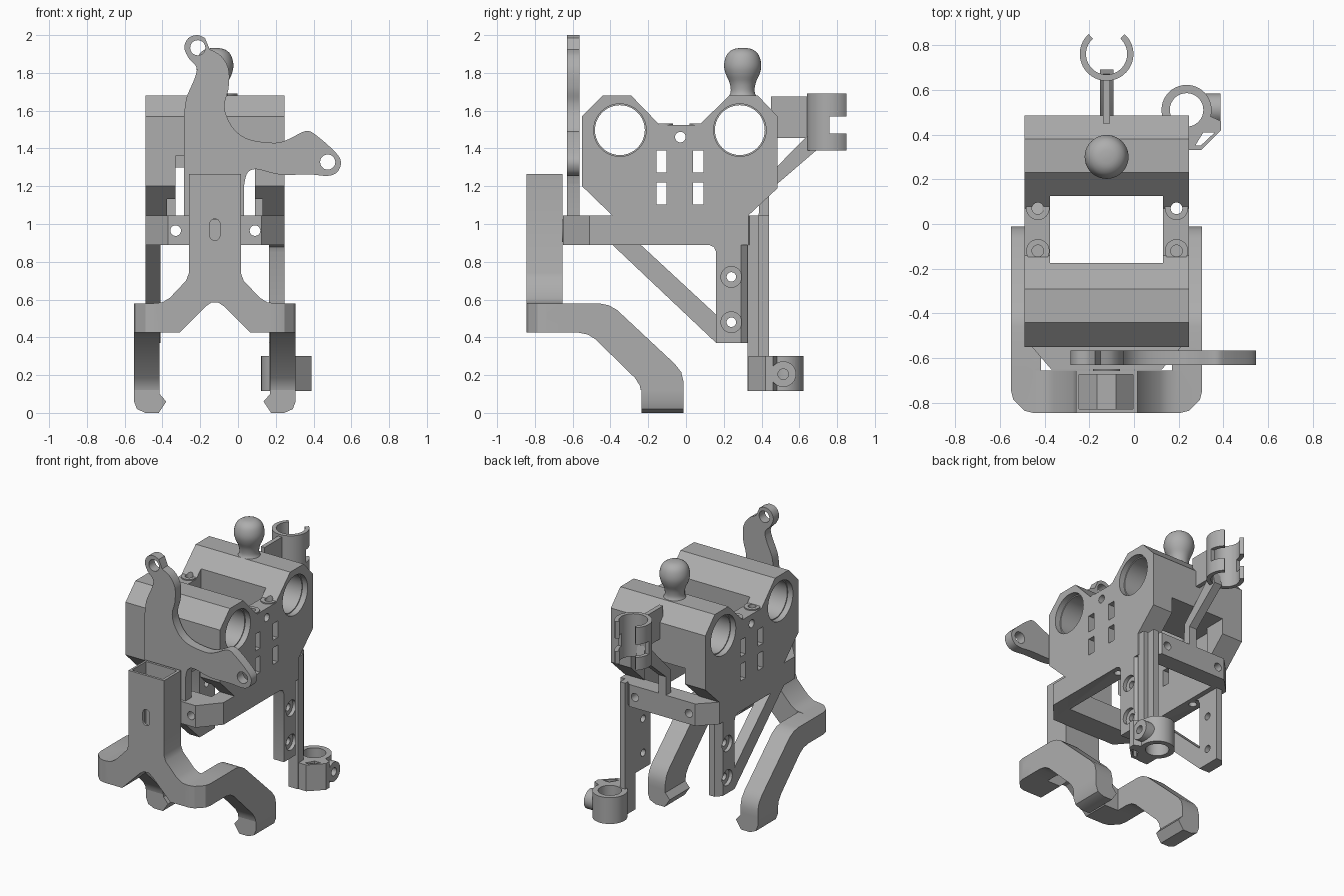
import bpy, bmesh, math
from mathutils import Vector

cube = bpy.data.objects.get("Cube")
if cube:
    bpy.data.objects.remove(cube, do_unlink=True)

grey = bpy.data.materials.new("plain grey")
grey.use_nodes = True
COLOUR = (0.42, 0.42, 0.42, 1)
grey.diffuse_color = COLOUR
grey.node_tree.nodes["Principled BSDF"].inputs["Base Color"].default_value = COLOUR

# Axis name -> function placing a 2D profile point at a depth
PLACE = {"x": lambda u, v, d: (d, u, v),
         "y": lambda u, v, d: (u, d, v),
         "z": lambda u, v, d: (u, v, d)}


def prism(name, pts, axis, a, b):
    """Extrude a 2D outline along an axis from a to b."""
    bm = bmesh.new()
    face = bm.faces.new([bm.verts.new(PLACE[axis](u, v, a)) for u, v in pts])
    out = bmesh.ops.extrude_face_region(bm, geom=[face])
    moved = [g for g in out["geom"] if isinstance(g, bmesh.types.BMVert)]
    bmesh.ops.translate(bm, verts=moved, vec=Vector(PLACE[axis](0, 0, b - a)))
    bmesh.ops.recalc_face_normals(bm, faces=bm.faces)
    mesh = bpy.data.meshes.new(name)
    bm.to_mesh(mesh)
    bm.free()
    mesh.materials.append(grey)
    ob = bpy.data.objects.new(name, mesh)
    bpy.context.collection.objects.link(ob)
    return ob


def box(name, x, y, z):
    return prism(name, [(x[0], y[0]), (x[1], y[0]), (x[1], y[1]), (x[0], y[1])], "z", *z)


def arc(u, v, r, start=0, end=360, n=40):
    full = end - start == 360
    steps = n if full else n + 1
    angles = [math.radians(start + (end - start) * i / n) for i in range(steps)]
    return [(u + r * math.cos(t), v + r * math.sin(t)) for t in angles]


def cyl(name, axis, u, v, r, a, b):
    return prism(name, arc(u, v, r), axis, a, b)


def combine(ob, others, op="DIFFERENCE"):
    """Apply booleans with temporary solids, then discard them."""
    for other in others:
        mod = ob.modifiers.new("bool", "BOOLEAN")
        mod.operation, mod.solver, mod.object = op, "EXACT", other
        bpy.context.view_layer.objects.active = ob
        bpy.ops.object.modifier_apply(modifier=mod.name)
        bpy.data.objects.remove(other, do_unlink=True)
    return ob


def spline(pts, n=6):
    """Smooth curve through the points."""
    out = []
    p = [Vector(q) for q in [pts[0]] + pts + [pts[-1]]]
    for a, b, c, d in zip(p, p[1:], p[2:], p[3:]):
        for i in range(n):
            t = i / n
            q = b + (c - a) * t / 2 + (a - 2.5 * b + 2 * c - d / 2) * t**2 \
                + (1.5 * b - 1.5 * c + (d - a) / 2) * t**3
            out.append(q[:])
    return out + [pts[-1]]


L, R, MID = -0.49, 0.245, -0.1225      # body sides and centre line
mirror = lambda x: 2 * MID - x

# Main carriage body: side outline pulled across the width
body = prism("carriage_body", [
    (-.65, .89), (.12, .89), (.148, .878), (.16, .85), (.16, .37), (.33, .37), (.33, 1.045),
    (.485, 1.19), (.485, 1.57), (.38, 1.68), (.23, 1.68), (.07, 1.525), (-.14, 1.525),
    (-.29, 1.68), (-.44, 1.68), (-.55, 1.57), (-.55, 1.2), (-.39, 1.045), (-.65, 1.045)],
    "x", L, R)
combine(body, [
    box("c", (-.375, .13), (-.175, .125), (.3, 2)),          # belt opening
    box("c", (-.375, .13), (-.48, .33), (.8, 1.3)),          # hollow underside
    box("c", (-.33, .09), (-.7, .6), (1.045, 1.3)),          # front to back notch
    box("c", (-.33, .09), (-.7, -.3), (1.045, 1.36)),
    box("c", (-.41, .165), (.1, .5), (.3, .89)),             # gap between the legs
])
combine(body, [
    prism("b", [(L, .32), (L, .33), (-.38, .44), (.135, .44), (R, .33), (R, .32)], "z", .89, 1.045),
    prism("b", [(-.39, .89), (-.36, .95), (-.24, .89), (.165, .515), (.165, .37), (.16, .37)],
          "x", L, -.41),
], "UNION")

# Bearing bores, windows, screw holes and chamfers
cuts = []
for y in (-.35, .285):
    cuts.append(cyl("c", "x", y, 1.497, .132, -1, 1))
    for x in (L, R):
        cuts.append(cyl("c", "x", y, 1.497, .139, x - .04, x + .04))
for y in (-.13, .065):
    for z in (1.16, 1.33):
        cuts.append(box("c", (-1, 1), (y - .027, y + .027), (z - .057, z + .06)))
cuts.append(cyl("c", "x", -.03, 1.46, .028, -1, 1))
for z in (.72, .48):
    cuts.append(cyl("c", "x", .24, z, .025, -1, 1))
    for x in (L, R):
        cuts.append(cyl("c", "x", .24, z, .055, x - .025, x + .025))
for x in (-.43, .19):
    cuts.append(cyl("c", "z", x, .07, .026, .8, 2))
    cuts.append(cyl("c", "z", x, -.12, .026, 1.4, 2))
for x in (-.33, .09):
    cuts.append(cyl("c", "y", x, .965, .028, -1, 1))
for s in (lambda x: x, mirror):
    cuts.append(prism("c", [(s(-.6), -.382), (s(-.6), -.8), (s(-.37), -.65)][:2]
                      + [(s(-.37), -.8), (s(-.37), -.65), (s(L), -.51)], "z", .8, 1.045))
    cuts.append(prism("c", [(s(-.5), .28), (s(-.445), .34), (s(-.5), .34)], "z", .3, .89))
combine(body, cuts)

# Raised eyelets on the top rails
for i, (x, y) in enumerate([(x, y) for x in (-.43, .19) for y in (.07, -.12)]):
    combine(cyl("rail_eyelet_%d" % i, "z", x, y, .052, 1.5, 1.533),
            [cyl("c", "z", x, y, .026, 1.4, 1.6)])

# Curved front bracket with an eye at each end
inner = spline([(-.15, 1.925), (-.09, 1.89), (-.05, 1.82), (-.05, 1.72), (-.07, 1.64),
                (-.06, 1.57), (-.01, 1.49), (.07, 1.445), (.2, 1.43), (.27, 1.45), (.36, 1.492),
                (.42, 1.465), (.52, 1.375), (.545, 1.325), (.525, 1.275), (.475, 1.255),
                (.38, 1.262), (.22, 1.262), (.1, 1.29), (.05, 1.27), (.033, 1.21)])
outer = spline([(-.285, 1.58), (-.272, 1.67), (-.23, 1.77), (-.22, 1.83), (-.262, 1.88),
                (-.284, 1.935), (-.262, 1.985), (-.215, 2), (-.175, 1.985)])
bracket = prism("front_bracket", [(.033, 1.04), (-.285, 1.04)] + outer + inner, "y", -.63, -.565)
combine(bracket, [cyl("c", "y", -.213, 1.933, .04, -1, 1), cyl("c", "y", .475, 1.328, .04, -1, 1)])

# Hollow front column with forked legs
half = [(-.26, 1.265), (-.26, .74), (-.275, .7), (-.36, .61), (-.4, .585), (-.45, .58),
        (-.55, .58), (-.55, .425), (-.31, .425), (-.17, .565), (-.14, .585)]
fork = prism("column_and_fork", half + [(mirror(x), z) for x, z in reversed(half)], "y", -.845, -.655)
legs = [(-.845, .58), (-.46, .58), (-.41, .57), (-.365, .545), (-.06, .26), (-.025, .215),
        (-.012, .16), (-.012, 0), (-.235, 0), (-.235, .1), (-.245, .145), (-.27, .185),
        (-.48, .39), (-.52, .415), (-.57, .425), (-.845, .425)]
foot = [(-.55, .12), (-.55, .06), (-.535, .02), (-.49, 0), (-.42, 0), (-.38, .06), (-.415, .1),
        (-.415, .12)]
parts = []
for s in (lambda x: x, mirror):
    leg = prism("leg", legs, "x", s(-.55), s(-.415))
    combine(leg, [box("c", (s(-.6), s(-.3)), (-.3, .1), (-.1, .12))])
    parts += [leg, prism("foot", [(s(x), z) for x, z in foot], "y", -.235, -.012)]
combine(fork, parts, "UNION")
combine(fork, [prism("c", [(s(-.6), -.9), (s(-.45), -.9), (s(-.45), -.845), (s(-.49), -.835),
                           (s(-.54), -.785), (s(-.55), -.745), (s(-.6), -.745)], "z", -.1, .6)
               for s in (lambda x: x, mirror)])
combine(fork, [
    prism("c", [(-.245, 1.4), (-.005, 1.4), (-.005, .68), (-.08, .755), (-.165, .755), (-.245, .68)],
          "y", -.828, -.672),
    prism("c", arc(MID, 1.0, .027, 0, 180, 12) + arc(MID, .94, .027, 180, 360, 12), "y", -1, -.6)])
cyl("column_screw_boss", "y", MID, .965, .06, -.672, -.5)

# Knob: a revolved profile
profile = [(.085, 1.66), (.068, 1.685), (.063, 1.71), (.07, 1.75), (.088, 1.79), (.098, 1.83),
           (.094, 1.87), (.078, 1.905), (.045, 1.927), (0, 1.932)]
bm = bmesh.new()
vs = [bm.verts.new((r, 0, z)) for r, z in spline(profile, 3)]
es = [bm.edges.new(p) for p in zip(vs, vs[1:])]
bmesh.ops.spin(bm, geom=vs + es, axis=(0, 0, 1), cent=(0, 0, 0), angle=math.tau, steps=40)
bmesh.ops.remove_doubles(bm, verts=bm.verts, dist=1e-4)
bmesh.ops.recalc_face_normals(bm, faces=bm.faces)
mesh = bpy.data.meshes.new("top_knob")
bm.to_mesh(mesh)
bm.free()
mesh.materials.append(grey)
knob = bpy.data.objects.new("top_knob", mesh)
knob.location = (MID, .3, 0)
bpy.context.collection.objects.link(knob)

# Rear cable clip on its arm and strut
clip = prism("rear_clip", arc(MID, .76, .12, 132, 408) + arc(MID, .76, .092, 408, 132), "z", 1.39, 1.69)
combine(clip, [box("c", (-.4, .2), (.76, .9), (1.48, 1.57))])
box("clip_arm", (MID - .015, MID + .015), (.45, .65), (1.455, 1.675))
prism("clip_strut", [(.38, .89), (.44, .89), (.44, 1.175), (.69, 1.39), (.67, 1.475), (.64, 1.465),
                     (.39, 1.21)], "x", MID - .03, MID + .03)

# Lower rod holder: ribbed rail and ring clamp
box("rail_rib", (.165, .205), (.325, .44), (.115, 1.045))
box("rail_web", (.205, .24), (.325, .385), (.115, 1.045))
clamp = prism("ring_clamp", [(.165, .33), (.3, .33), (.39, .42), (.39, .46), (.3, .5), (.165, .5)],
              "z", .115, .3)
combine(clamp, [cyl("b", "z", .235, .51, .112, .115, .3),
                cyl("b", "x", .515, .205, .068, .26, .387)], "UNION")
combine(clamp, [cyl("c", "z", .235, .51, .075, 0, .5), cyl("c", "x", .515, .205, .028, .2, .5),
                prism("c", [(.275, .352), (.3, .352), (.362, .41), (.31, .41)], "z", 0, .5)])

# Smooth the curved faces, keep hard edges
bpy.ops.object.select_all(action="DESELECT")
for ob in bpy.context.scene.objects:
    if ob.type == "MESH":
        ob.select_set(True)
        bpy.context.view_layer.objects.active = ob
bpy.ops.object.shade_smooth_by_angle(angle=math.radians(28))
